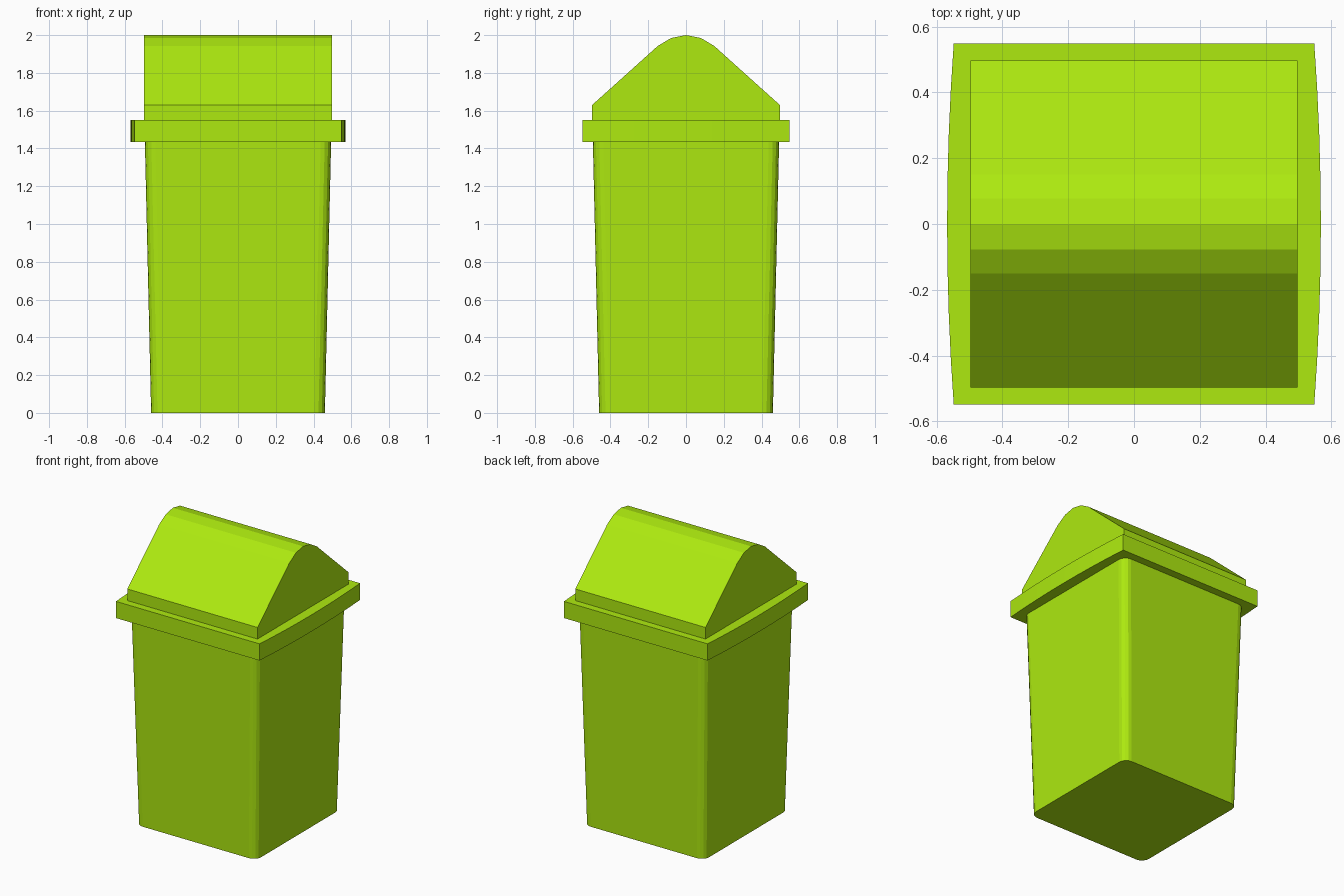
import bpy, bmesh
from math import cos, sin, pi

if "Cube" in bpy.data.objects:
    bpy.data.objects.remove(bpy.data.objects["Cube"])

lime = bpy.data.materials.new("lime_plastic")
lime.diffuse_color = (0.42, 0.82, 0.005, 1)
lime.use_nodes = True
lime.node_tree.nodes["Principled BSDF"].inputs["Base Color"].default_value = lime.diffuse_color


def loft(name, loops):
    """Closed solid skinned through matching loops of points."""
    bm = bmesh.new()
    rings = [[bm.verts.new(p) for p in loop] for loop in loops]
    for a, b in zip(rings, rings[1:]):
        for i in range(len(a)):
            j = (i + 1) % len(a)
            bm.faces.new((a[i], a[j], b[j], b[i]))
    bm.faces.new(rings[0])
    bm.faces.new(rings[-1])
    bmesh.ops.recalc_face_normals(bm, faces=bm.faces)
    mesh = bpy.data.meshes.new(name)
    bm.to_mesh(mesh)
    bm.free()
    mesh.materials.append(lime)
    obj = bpy.data.objects.new(name, mesh)
    bpy.context.collection.objects.link(obj)
    return obj


def rounded_square(half, radius, z, steps=4):
    c = half - radius
    loop = []
    for k, (sx, sy) in enumerate(((1, 1), (-1, 1), (-1, -1), (1, -1))):
        for i in range(steps + 1):
            a = (k + i / steps) * pi / 2
            loop.append((sx * c + radius * cos(a), sy * c + radius * sin(a), z))
    return loop


# Tapered bin body with rounded corners
loft("bin_body", [rounded_square(0.46, 0.055, 0), rounded_square(0.493, 0.055, 1.435)])

# Rim with gently bowed left and right sides
half, bow, steps = 0.548, 0.02, 8
side = []
for i in range(steps + 1):
    t = -1 + 2 * i / steps
    side.append((half + bow * (1 - t * t), half * t))
outline = side + [(-x, -y) for x, y in side]
loft("lid_rim", [[(x, y, z) for x, y in outline] for z in (1.435, 1.55)])

# Peaked lid with a faceted rounded ridge, running along x
right = [(0.497, 1.55), (0.497, 1.63), (0.15, 1.942), (0.078, 1.985)]
profile = right + [(0, 2.0)] + [(-y, z) for y, z in reversed(right)]
loft("peaked_lid", [[(x, y, z) for y, z in profile] for x in (-0.497, 0.497)])
